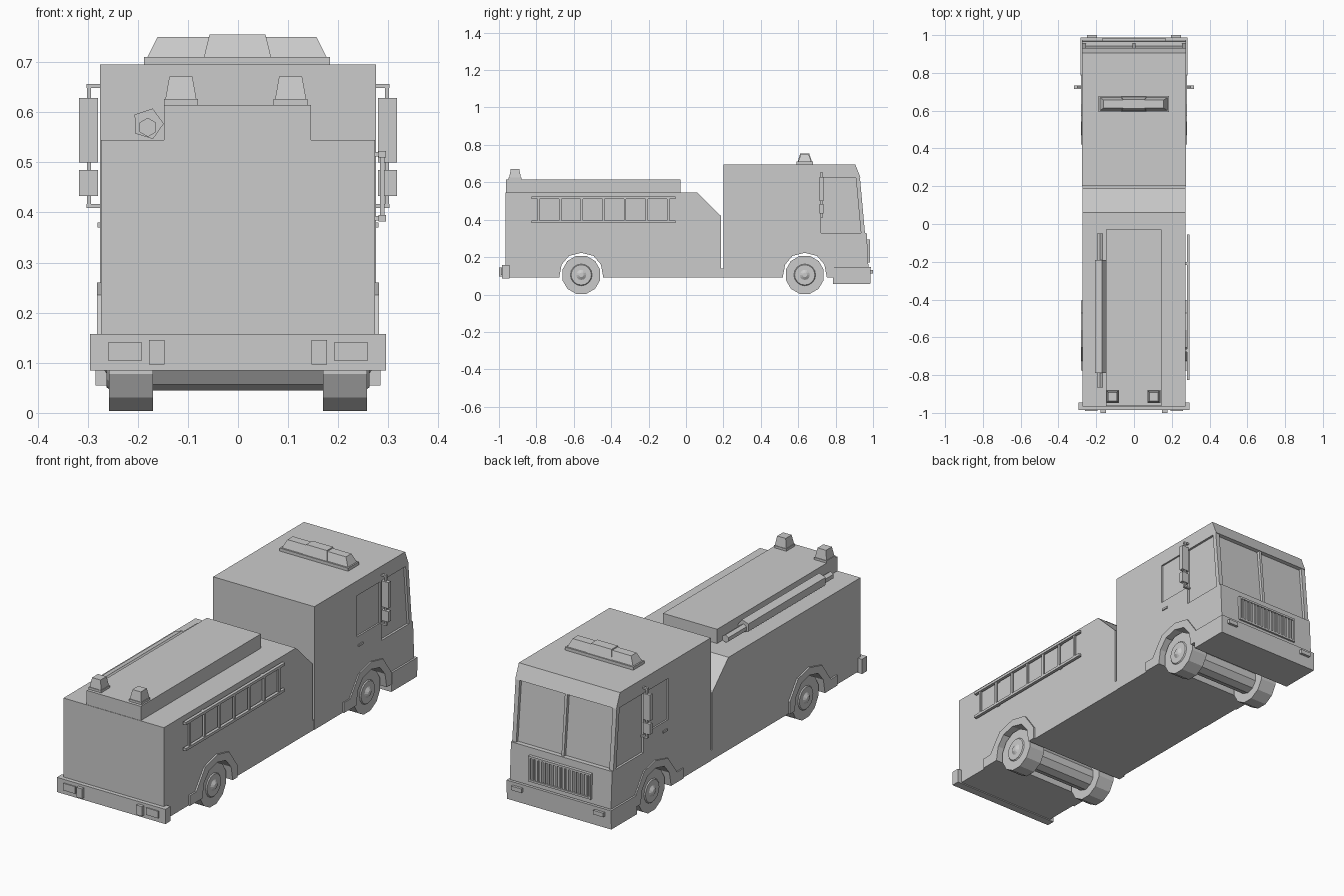
import bpy, bmesh, math
from mathutils import Matrix, Vector


def finish(name, bm):
    bmesh.ops.recalc_face_normals(bm, faces=bm.faces)
    me = bpy.data.meshes.new(name)
    bm.to_mesh(me)
    bm.free()
    ob = bpy.data.objects.new(name, me)
    bpy.context.collection.objects.link(ob)
    return ob


def prism(name, pts, x0, x1):
    """Side (y, z) profile extruded along x."""
    bm = bmesh.new()
    f = bm.faces.new([bm.verts.new((x0, y, z)) for y, z in pts])
    r = bmesh.ops.extrude_face_region(bm, geom=[f])
    vs = [g for g in r["geom"] if isinstance(g, bmesh.types.BMVert)]
    bmesh.ops.translate(bm, verts=vs, vec=(x1 - x0, 0, 0))
    return finish(name, bm)


def box(name, x, y, z, tx=0, ty=0):
    """Box from ranges; tx, ty pull the top edges inward."""
    bm = bmesh.new()
    bmesh.ops.create_cube(bm, size=1)
    for v in bm.verts:
        sx, sy, top = v.co.x > 0, v.co.y > 0, v.co.z > 0
        v.co = (x[sx] + top * (-tx if sx else tx),
                y[sy] + top * (-ty if sy else ty), z[top])
    return finish(name, bm)


def rod(name, a, b, r1, r2=None, n=12, spin=0):
    """Cylinder or cone between two points."""
    a, b = Vector(a), Vector(b)
    d = b - a
    m = Matrix.Translation((a + b) / 2) @ d.to_track_quat('Z', 'Y').to_matrix().to_4x4() @ Matrix.Rotation(spin, 4, 'Z')
    bm = bmesh.new()
    bmesh.ops.create_cone(bm, cap_ends=True, segments=n, radius1=r1,
                          radius2=r1 if r2 is None else r2, depth=d.length, matrix=m)
    return finish(name, bm)


def cut(ob, cutter):
    cutter.hide_render = True
    cutter.hide_set(True)
    md = ob.modifiers.new("cut", 'BOOLEAN')
    md.operation, md.object, md.solver = 'DIFFERENCE', cutter, 'EXACT'


FRONT, REAR = 0.635, -0.56
ARCH = [(-0.118, 0.09), (-0.105, 0.16), (-0.065, 0.207), (0, 0.223),
        (0.065, 0.207), (0.105, 0.16), (0.118, 0.09)]


def arch(c):
    return [(c + y, z) for y, z in ARCH]


# Rear body and cab, with the wheel arches in the profile
prism("rear_body", [(-0.965, 0.09)] + arch(REAR) + [(0.2, 0.09), (0.2, 0.14),
      (0.187, 0.14), (0.187, 0.42), (0.06, 0.545), (-0.965, 0.545)], -0.273, 0.273)
cab = prism("cab", [(0.2, 0.09)] + arch(FRONT) + [(0.96, 0.09), (0.975, 0.15),
            (0.966, 0.33), (0.943, 0.33), (0.915, 0.622), (0.933, 0.625),
            (0.905, 0.695), (0.2, 0.695)], -0.275, 0.275)

# Recessed side windows
for s in (-1, 1):
    cut(cab, prism("corner_window_cutter", [(0.722, 0.33), (0.942, 0.33),
        (0.914, 0.622), (0.722, 0.622)], s * 0.264, s * 0.3))
    cut(cab, prism("door_window_cutter", [(0.53, 0.42), (0.708, 0.42),
        (0.708, 0.622), (0.53, 0.622)], s * 0.267, s * 0.3))

# Windscreen posts
for i, (x, w) in enumerate(((-0.264, 0.011), (0, 0.007), (0.264, 0.011))):
    prism(f"windscreen_post_{i}", [(0.935, 0.328), (0.957, 0.328),
          (0.93, 0.626), (0.908, 0.626)], x - w, x + w)

# Grille: frame and upright bars
box("grille_panel", (-0.16, 0.16), (0.96, 0.974), (0.18, 0.285))
for s in (-1, 1):
    box("grille_side", (s * 0.165 - 0.005, s * 0.165 + 0.005), (0.96, 0.983), (0.17, 0.295))
for z in (0.17, 0.285):
    box("grille_edge", (-0.165, 0.165), (0.96, 0.983), (z, z + 0.01))
for i in range(15):
    x = -0.147 + i * 0.021
    box(f"grille_bar_{i}", (x - 0.005, x + 0.005), (0.965, 0.98), (0.18, 0.286))

# Bumpers
prism("front_bumper", [(0.785, 0.055), (0.985, 0.055), (0.988, 0.148), (0.79, 0.148),
      (0.79, 0.09), (0.785, 0.09)], -0.284, 0.284)
box("rear_bumper", (-0.295, 0.295), (-0.985, -0.945), (0.085, 0.157))

for s in (-1, 1):
    def pair(a, b):
        return tuple(sorted((s * a, s * b)))
    # Bumper lights
    box("front_light", pair(0.195, 0.25), (0.98, 1.0), (0.112, 0.132))
    box("rear_light", pair(0.192, 0.259), (-0.99, -0.98), (0.105, 0.14))
    box("rear_lamp", pair(0.147, 0.178), (-1.0, -0.98), (0.097, 0.145))

    # Raised fender trims round the arches
    for c in (FRONT, REAR):
        outer = [(0.155, 0.09), (0.155, 0.15), (0.09, 0.24), (0, 0.26),
                 (-0.095, 0.235), (-0.165, 0.14), (-0.215, 0.14), (-0.215, 0.09)]
        prism("fender_trim", arch(c) + [(c + y, z) for y, z in outer],
              s * 0.265, s * 0.281)
        # Wheels with hubs
        rod("tyre", (s * 0.17, c, 0.105), (s * 0.257, c, 0.105), 0.105, n=12, spin=math.pi / 12)
        rod("wheel_disc", (s * 0.255, c, 0.105), (s * 0.262, c, 0.105), 0.06, 0.054, n=16)
        rod("hub_cap", (s * 0.26, c, 0.105), (s * 0.272, c, 0.105), 0.03, 0.012, n=12)

    # Mirrors: bracket arms, pole and two plates
    for z in (0.409, 0.648):
        box("mirror_arm", pair(0.265, 0.302), (0.719, 0.731), (z, z + 0.008))
    box("mirror_pole", pair(0.293, 0.301), (0.719, 0.731), (0.409, 0.656))
    box("upper_mirror", pair(0.279, 0.317), (0.714, 0.734), (0.5, 0.628))
    box("lower_mirror", pair(0.279, 0.317), (0.714, 0.734), (0.433, 0.485))
    box("door_handle", pair(0.27, 0.28), (0.54, 0.575), (0.37, 0.38))

for c in (FRONT, REAR):
    rod("axle", (-0.18, c, 0.105), (0.18, c, 0.105), 0.06, n=10)

# Roof light bar
box("light_bar_base", (-0.188, 0.184), (0.592, 0.678), (0.69, 0.71))
box("light_bar_lens", (-0.181, 0.177), (0.6, 0.67), (0.71, 0.75), 0.02, 0.014)
box("light_bar_centre", (-0.068, 0.066), (0.597, 0.673), (0.71, 0.755), 0.011, 0.014)

# Raised rear deck and its beacons
box("rear_deck", (-0.148, 0.146), (-0.963, -0.03), (0.54, 0.615))
for x in (-0.114, 0.105):
    box("beacon_base", (x - 0.034, x + 0.034), (-0.948, -0.88), (0.613, 0.626))
    box("beacon", (x - 0.031, x + 0.031), (-0.945, -0.883), (0.626, 0.671), 0.008, 0.008)

# Hose tube beside the deck
rod("hose_tube", (-0.18, -0.79, 0.577), (-0.18, -0.19, 0.577), 0.032, n=5, spin=0.3)
rod("hose_nozzle", (-0.18, -0.865, 0.57), (-0.18, -0.05, 0.57), 0.019, n=6)

# Ladder on the right side
for z in (0.382, 0.51):
    box("ladder_rail", (0.28, 0.295), (-0.825, -0.055), (z, z + 0.013))
for i in range(7):
    y = -0.788 + i * 0.1155
    box(f"ladder_rung_{i}", (0.283, 0.292), (y - 0.006, y + 0.006), (0.39, 0.515))
for y in (-0.67, -0.21):
    for z in (0.384, 0.512):
        box("ladder_bracket", (0.268, 0.285), (y - 0.008, y + 0.008), (z, z + 0.009))
